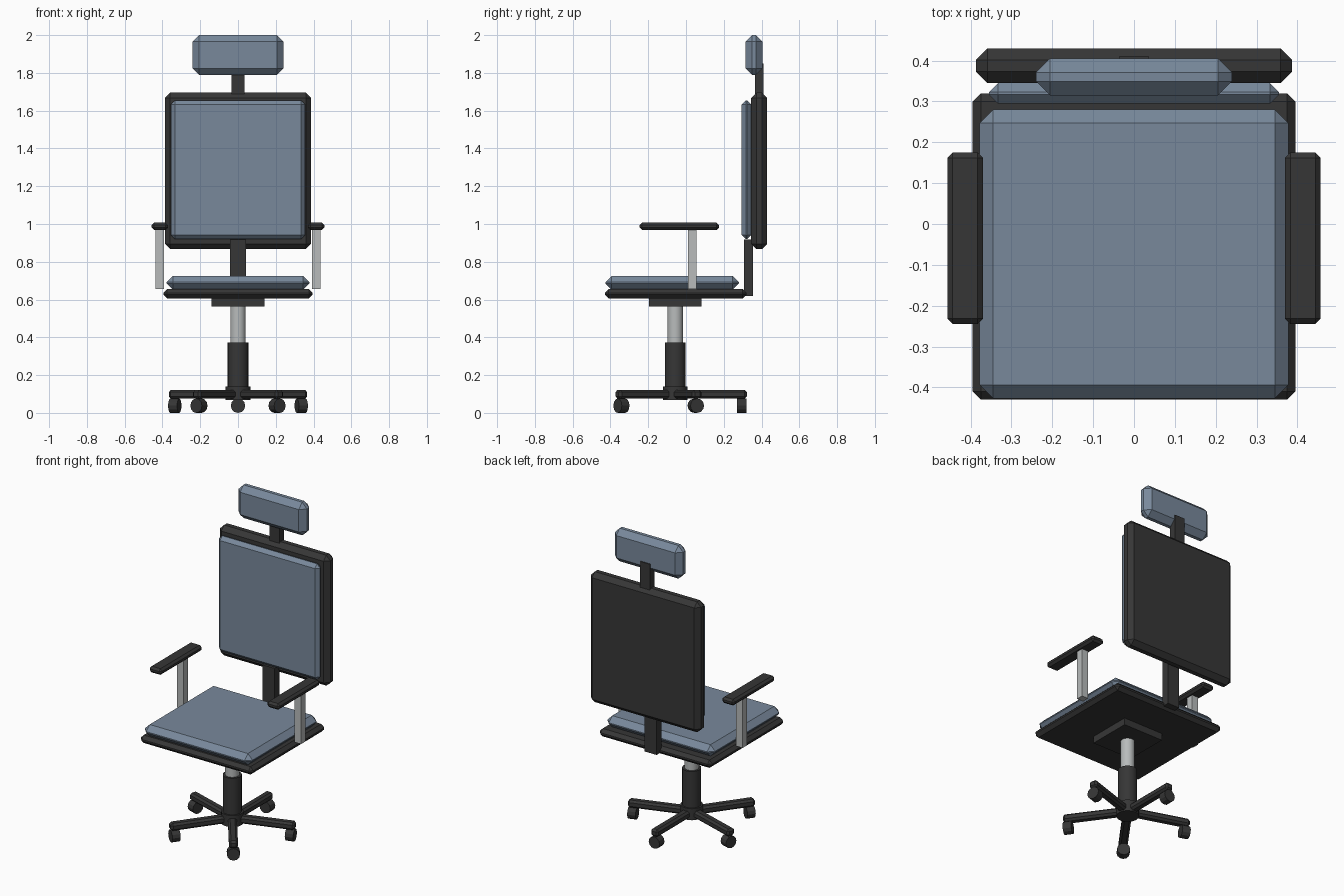
import bpy
from math import cos, sin, pi
from mathutils import Matrix, Vector

if "Cube" in bpy.data.objects:
    bpy.data.objects.remove(bpy.data.objects["Cube"])


def material(name, colour):
    m = bpy.data.materials.new(name)
    m.use_nodes = True
    m.diffuse_color = (*colour, 1)
    m.node_tree.nodes["Principled BSDF"].inputs["Base Color"].default_value = (*colour, 1)
    return m


FABRIC = material("blue grey fabric", (0.19, 0.25, 0.33))
BLACK = material("black plastic", (0.037, 0.037, 0.037))
METAL = material("light metal", (0.48, 0.5, 0.5))
BASE_Y = -0.057


def finish(name, mat, bevel=0):
    o = bpy.context.object
    o.name = name
    o.data.materials.append(mat)
    if bevel:
        mod = o.modifiers.new("chamfer", "BEVEL")
        mod.width = bevel
        mod.segments = 1
    return o


def box(name, mat, x, y, z, bevel=0):
    """Chamfered box from (min, max) ranges on each axis."""
    bpy.ops.mesh.primitive_cube_add(size=1)
    o = finish(name, mat, bevel)
    spans = (x, y, z)
    size = [b - a for a, b in spans]
    mid = Vector([(a + b) / 2 for a, b in spans])
    o.data.transform(Matrix.Translation(mid) @ Matrix.Diagonal((*size, 1)))
    return o


def tube(name, mat, radius, z0, z1, sides=20):
    bpy.ops.mesh.primitive_cylinder_add(
        vertices=sides, radius=radius, depth=z1 - z0,
        location=(0, BASE_Y, (z0 + z1) / 2))
    o = finish(name, mat)
    bpy.ops.object.shade_smooth_by_angle(angle=pi / 6)
    return o


# Head and back
box("headrest", FABRIC, (-0.24, 0.24), (0.315, 0.405), (1.79, 2.0), 0.034)
box("headrest_post", BLACK, (-0.035, 0.035), (0.365, 0.411), (1.6, 1.85))
box("back_shell", BLACK, (-0.387, 0.387), (0.345, 0.43), (0.867, 1.695), 0.028)
box("back_cushion", FABRIC, (-0.355, 0.355), (0.295, 0.345), (0.92, 1.655), 0.022)
box("back_support", BLACK, (-0.042, 0.042), (0.306, 0.355), (0.62, 0.917))

# Seat
box("seat_cushion", FABRIC, (-0.378, 0.378), (-0.427, 0.28), (0.652, 0.725), 0.033)
box("seat_pan", BLACK, (-0.395, 0.395), (-0.43, 0.32), (0.606, 0.656), 0.02)
box("tilt_mechanism", BLACK, (-0.14, 0.14), (-0.196, 0.083), (0.562, 0.612))

# Armrests, mirrored left and right
for side, s in (("left", 1), ("right", -1)):
    pad = sorted((s * 0.37, s * 0.457))
    post = sorted((s * 0.391, s * 0.436))
    box(side + "_arm_pad", BLACK, pad, (-0.245, 0.175), (0.968, 1.007), 0.013)
    box(side + "_arm_post", METAL, post, (0.01, 0.055), (0.655, 0.975))

# Column
tube("gas_lift", METAL, 0.041, 0.3, 0.565)
tube("column_sleeve", BLACK, 0.055, 0.1, 0.372)
tube("base_hub", BLACK, 0.065, 0.067, 0.14)

# Five-legged base; each caster rolls about the line of its leg
for i in range(5):
    a = pi / 2 + i * 2 * pi / 5
    leg = box(f"base_leg_{i + 1}", BLACK, (0, 0.38), (-0.026, 0.026), (0.075, 0.122), 0.012)
    leg.location.y = BASE_Y
    leg.rotation_euler.z = a
    bpy.ops.mesh.primitive_cylinder_add(
        vertices=12, radius=0.038, depth=0.05,
        location=(0.352 * cos(a), BASE_Y + 0.352 * sin(a), 0.038),
        rotation=(0, pi / 2, a))
    finish(f"caster_{i + 1}", BLACK)
